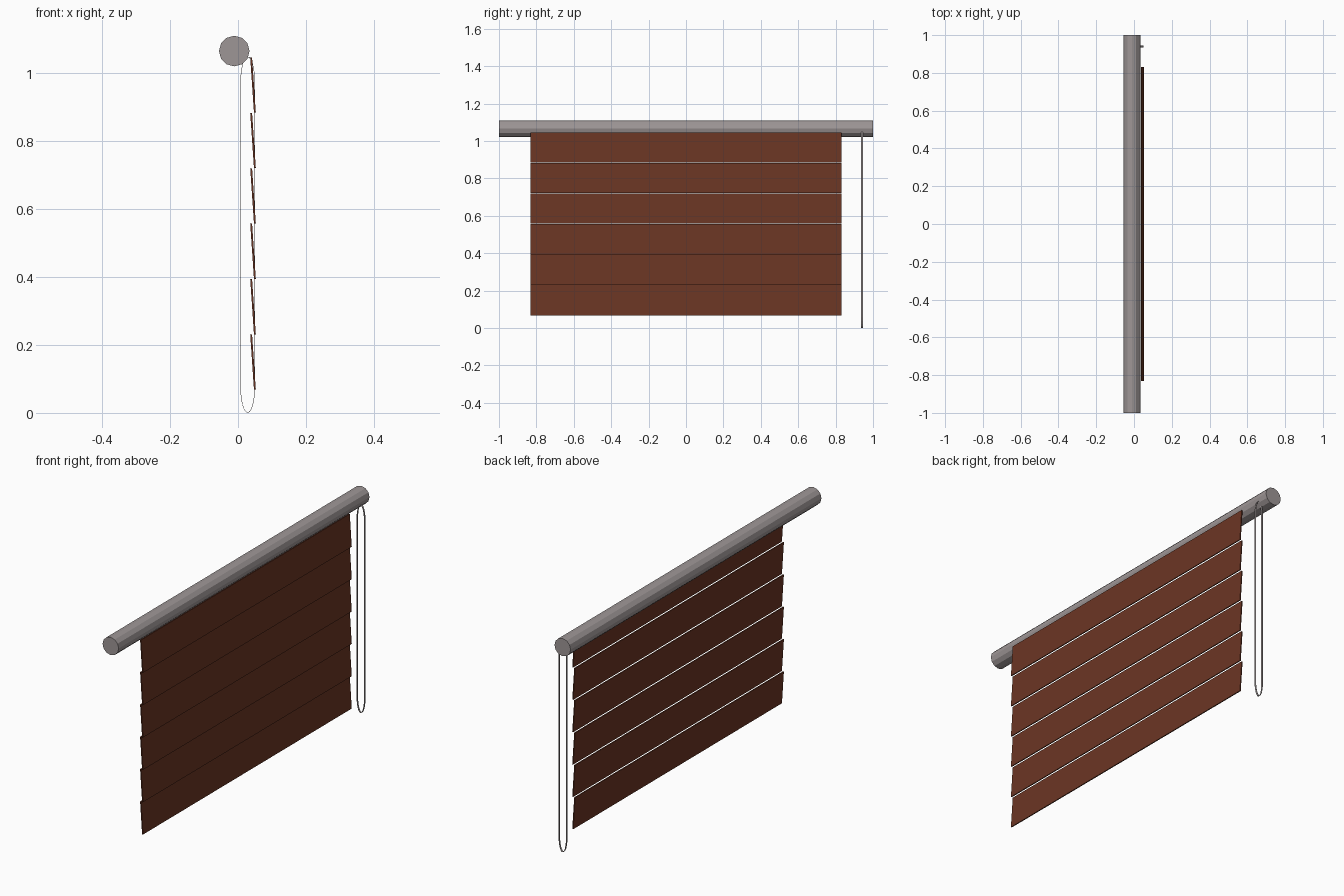
import bpy, bmesh, math

if "Cube" in bpy.data.objects:
    bpy.data.objects.remove(bpy.data.objects["Cube"])


def material(name, color):
    m = bpy.data.materials.new(name)
    m.diffuse_color = (*color, 1.0)
    m.use_nodes = True
    m.node_tree.nodes["Principled BSDF"].inputs["Base Color"].default_value = m.diffuse_color
    return m


brown = material("brown wood", (0.147, 0.036, 0.017))
grey = material("warm grey", (0.34, 0.305, 0.305))


def add_object(name, bm, mat):
    bmesh.ops.recalc_face_normals(bm, faces=bm.faces)
    mesh = bpy.data.meshes.new(name)
    bm.to_mesh(mesh)
    bm.free()
    mesh.materials.append(mat)
    obj = bpy.data.objects.new(name, mesh)
    bpy.context.collection.objects.link(obj)
    return obj


def extrude_profile(name, profile, y0, y1, mat):
    """Closed prism from an (x, z) outline running along y."""
    bm = bmesh.new()
    a = [bm.verts.new((x, y0, z)) for x, z in profile]
    b = [bm.verts.new((x, y1, z)) for x, z in profile]
    bm.faces.new(a)
    bm.faces.new(b[::-1])
    for i in range(len(a)):
        j = (i + 1) % len(a)
        bm.faces.new((a[i], b[i], b[j], a[j]))
    return add_object(name, bm, mat)


# Roller tube: twelve flat sides
R, TX, TZ = 0.045, -0.011, 1.066
tube = [(TX + R * math.cos(math.tau * i / 12), TZ + R * math.sin(math.tau * i / 12))
        for i in range(12)]
extrude_profile("roller_tube", tube, -1.0, 1.0, grey)

# Tilted slats hanging one below the other
PITCH, TOP, THICK = 0.1632, 1.047, 0.0055
for i in range(6):
    top = TOP - i * PITCH
    low = top - PITCH + 0.0005
    slat = [(0.036, top), (0.036 + THICK, top), (0.0525, low), (0.0525 - THICK, low)]
    extrude_profile(f"slat_{i + 1}", slat, -0.832, 0.832, brown)


# Pull cord: a thin closed band with rounded ends
def cord_outline(inset, steps=12):
    cx, rx, rz = 0.0285, 0.0215 - inset, 0.075 - inset
    pts = []
    for cz, start in ((0.975, 0.0), (0.075, math.pi)):
        for k in range(steps + 1):
            t = start + math.pi * k / steps
            pts.append((cx + rx * math.cos(t), cz + rz * math.sin(t)))
    return pts


bm = bmesh.new()
rings = [[bm.verts.new((x, y, z)) for x, z in cord_outline(inset)]
         for inset, y in ((0, 0.935), (0, 0.945), (0.0015, 0.945), (0.0015, 0.935))]
n = len(rings[0])
for r in range(4):
    p, q = rings[r], rings[(r + 1) % 4]
    for i in range(n):
        j = (i + 1) % n
        bm.faces.new((p[i], p[j], q[j], q[i]))
add_object("pull_cord", bm, grey)
